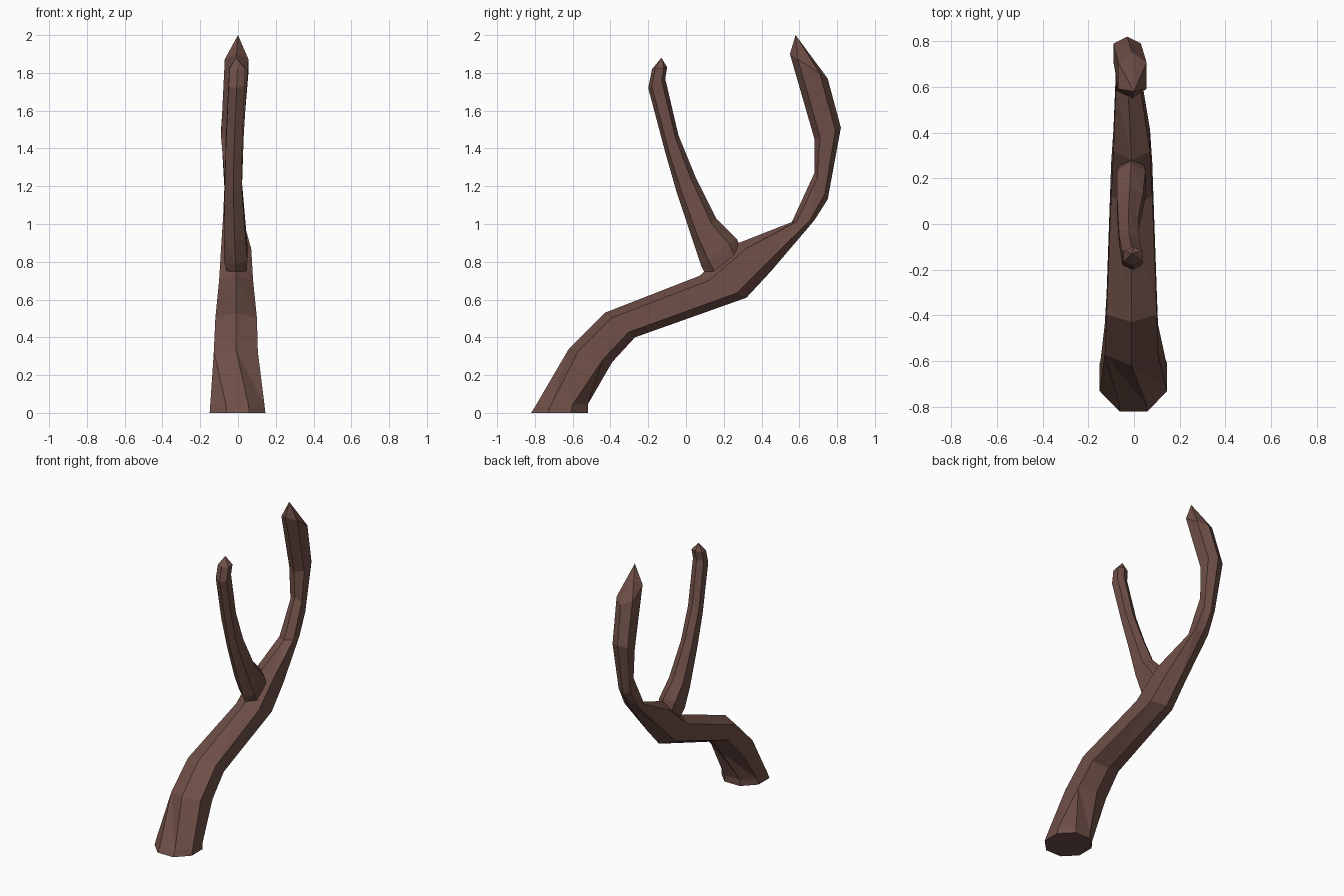
import bpy, bmesh, math
from mathutils import Vector

if "Cube" in bpy.data.objects:
    bpy.data.objects.remove(bpy.data.objects["Cube"])

bark = bpy.data.materials.new("dark_bark")
bark.diffuse_color = (0.158, 0.078, 0.063, 1)
bark.use_nodes = True
bark.node_tree.nodes["Principled BSDF"].inputs["Base Color"].default_value = bark.diffuse_color


def ring(bm, upper, lower, x0, x1, sides):
    """Cross-section spanning upper/lower (y, z) points and an x range."""
    u, l = Vector((0, *upper)), Vector((0, *lower))
    mid, half = (u + l) / 2, (u - l) / 2
    cx, w = (x0 + x1) / 2, (x1 - x0) / 2
    if sides == 8:
        k = math.tan(math.pi / 8)
        pts = [(k, 1), (1, k), (1, -k), (k, -1), (-k, -1), (-1, -k), (-1, k), (-k, 1)]
    else:
        pts = [(0, 1), (1, .58), (1, -.58), (0, -1), (-1, -.58), (-1, .58)]
    return [bm.verts.new(mid + half * t + Vector((cx + w * s, 0, 0))) for s, t in pts]


def bridge(bm, a, b):
    """Triangle strip between two rings of any side counts."""
    i = j = 0
    while i < len(a) or j < len(b):
        va, vb = a[i % len(a)], b[j % len(b)]
        if j >= len(b) or (i < len(a) and (i + 1) / len(a) <= (j + 1) / len(b)):
            bm.faces.new((va, a[(i + 1) % len(a)], vb))
            i += 1
        else:
            bm.faces.new((va, b[(j + 1) % len(b)], vb))
            j += 1


def limb(name, sections, tip):
    bm = bmesh.new()
    rings = [ring(bm, *s) for s in sections]
    for a, b in zip(rings, rings[1:]):
        bridge(bm, a, b)
    bm.faces.new(rings[0])
    # pointed end
    end, top = rings[-1], bm.verts.new(tip)
    for i, v in enumerate(end):
        bm.faces.new((v, end[(i + 1) % len(end)], top))
    bmesh.ops.recalc_face_normals(bm, faces=bm.faces)
    me = bpy.data.meshes.new(name)
    bm.to_mesh(me)
    bm.free()
    me.materials.append(bark)
    ob = bpy.data.objects.new(name, me)
    bpy.context.collection.objects.link(ob)
    return ob


# main limb: flared foot, long bend, upswept end
main = limb("forked_branch", [
    ((-.82, 0), (-.52, 0), -.15, .145, 8),
    ((-.795, .04), (-.52, .045), -.147, .14, 8),
    ((-.62, .34), (-.39, .27), -.128, .105, 6),
    ((-.43, .53), (-.27, .40), -.12, .10, 6),
    ((.07, .725), (.32, .61), -.10, .08, 6),
    ((.28, .90), (.45, .75), -.09, .07, 6),
    ((.56, 1.01), (.68, 1.02), -.08, .03, 6),
    ((.68, 1.27), (.75, 1.13), -.07, .02, 6),
    ((.68, 1.45), (.82, 1.51), -.09, .03, 6),
    ((.55, 1.90), (.75, 1.77), -.07, .055, 6),
], (0, .58, 2))

# side fork
fork = limb("side_fork", [
    ((.12, .70), (.33, .78), -.05, .04, 6),
    ((.08, .78), (.27, .92), -.075, .05, 6),
    ((.04, .90), (.16, 1.03), -.075, .04, 6),
    ((-.05, 1.17), (.05, 1.25), -.07, .02, 6),
    ((-.11, 1.38), (-.04, 1.47), -.065, .022, 6),
    ((-.20, 1.72), (-.11, 1.77), -.05, .035, 6),
    ((-.18, 1.82), (-.10, 1.83), -.045, .038, 6),
], (-.01, -.13, 1.88))

# fuse the fork into the limb
mod = main.modifiers.new("fuse_fork", 'BOOLEAN')
mod.operation = 'UNION'
mod.solver = 'EXACT'
mod.object = fork
bpy.context.view_layer.objects.active = main
main.select_set(True)
bpy.ops.object.modifier_apply(modifier=mod.name)
bpy.data.objects.remove(fork)
